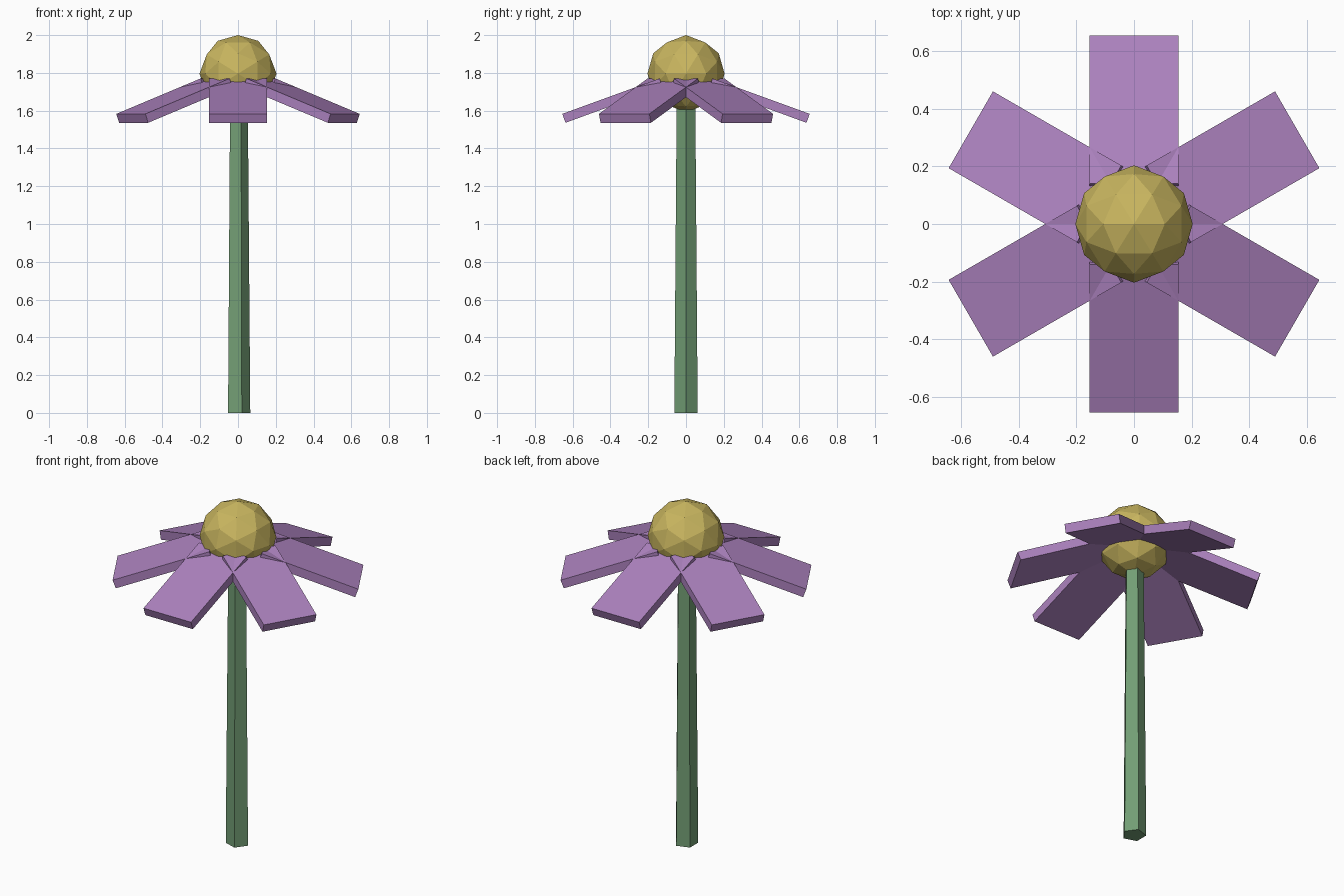
import bpy, bmesh
from math import pi, sin, cos, atan, sqrt, radians
from mathutils import Matrix, Vector

cube = bpy.data.objects.get("Cube")
if cube:
    bpy.data.objects.remove(cube, do_unlink=True)


def material(name, rgb):
    mat = bpy.data.materials.new(name)
    mat.use_nodes = True
    mat.diffuse_color = (*rgb, 1)
    mat.node_tree.nodes["Principled BSDF"].inputs["Base Color"].default_value = (*rgb, 1)
    return mat


def finish(name, bm, mat):
    bmesh.ops.recalc_face_normals(bm, faces=bm.faces[:])
    mesh = bpy.data.meshes.new(name)
    bm.to_mesh(mesh)
    bm.free()
    mesh.materials.append(mat)
    obj = bpy.data.objects.new(name, mesh)
    bpy.context.scene.collection.objects.link(obj)
    return obj


green = material("stem green", (0.171, 0.342, 0.178))
purple = material("petal purple", (0.413, 0.223, 0.515))
yellow = material("centre yellow", (0.578, 0.462, 0.114))

# Stem: tapered five-sided prism with one corner towards +x
SIDES = 5
bm = bmesh.new()
rings = [[bm.verts.new((r * cos(2 * pi * i / SIDES), r * sin(2 * pi * i / SIDES), z))
          for i in range(SIDES)] for r, z in ((0.065, 0), (0.052, 1.63))]
for ring in rings:
    bm.faces.new(ring)
for i in range(SIDES):
    j = (i + 1) % SIDES
    bm.faces.new((rings[0][i], rings[0][j], rings[1][j], rings[1][i]))
finish("stem", bm, green)

# Flower centre: faceted ball, turned so an edge midpoint points up
RADIUS = 0.204
bm = bmesh.new()
bmesh.ops.create_icosphere(bm, subdivisions=2, radius=RADIUS)
turn = Matrix.Rotation(-atan(2 / (1 + sqrt(5))), 4, 'Y')
bmesh.ops.transform(bm, matrix=Matrix.Translation((0, 0, 2 - RADIUS)) @ turn, verts=bm.verts[:])
finish("flower_centre", bm, yellow)

# Petals: six slabs drooping outwards, placed by their upper outer edge
LENGTH, WIDTH, THICK = 0.548, 0.308, 0.05
TIP = Vector((0.655, 0, 1.583))
droop = Matrix.Rotation(radians(20), 4, 'Y')
for k in range(6):
    bm = bmesh.new()
    bmesh.ops.create_cube(bm, size=1)
    bmesh.ops.scale(bm, vec=(LENGTH, WIDTH, THICK), verts=bm.verts[:])
    bmesh.ops.translate(bm, vec=(-LENGTH / 2, 0, -THICK / 2), verts=bm.verts[:])
    place = Matrix.Rotation(radians(30 + 60 * k), 4, 'Z') @ Matrix.Translation(TIP) @ droop
    bmesh.ops.transform(bm, matrix=place, verts=bm.verts[:])
    finish(f"petal_{k + 1}", bm, purple)
